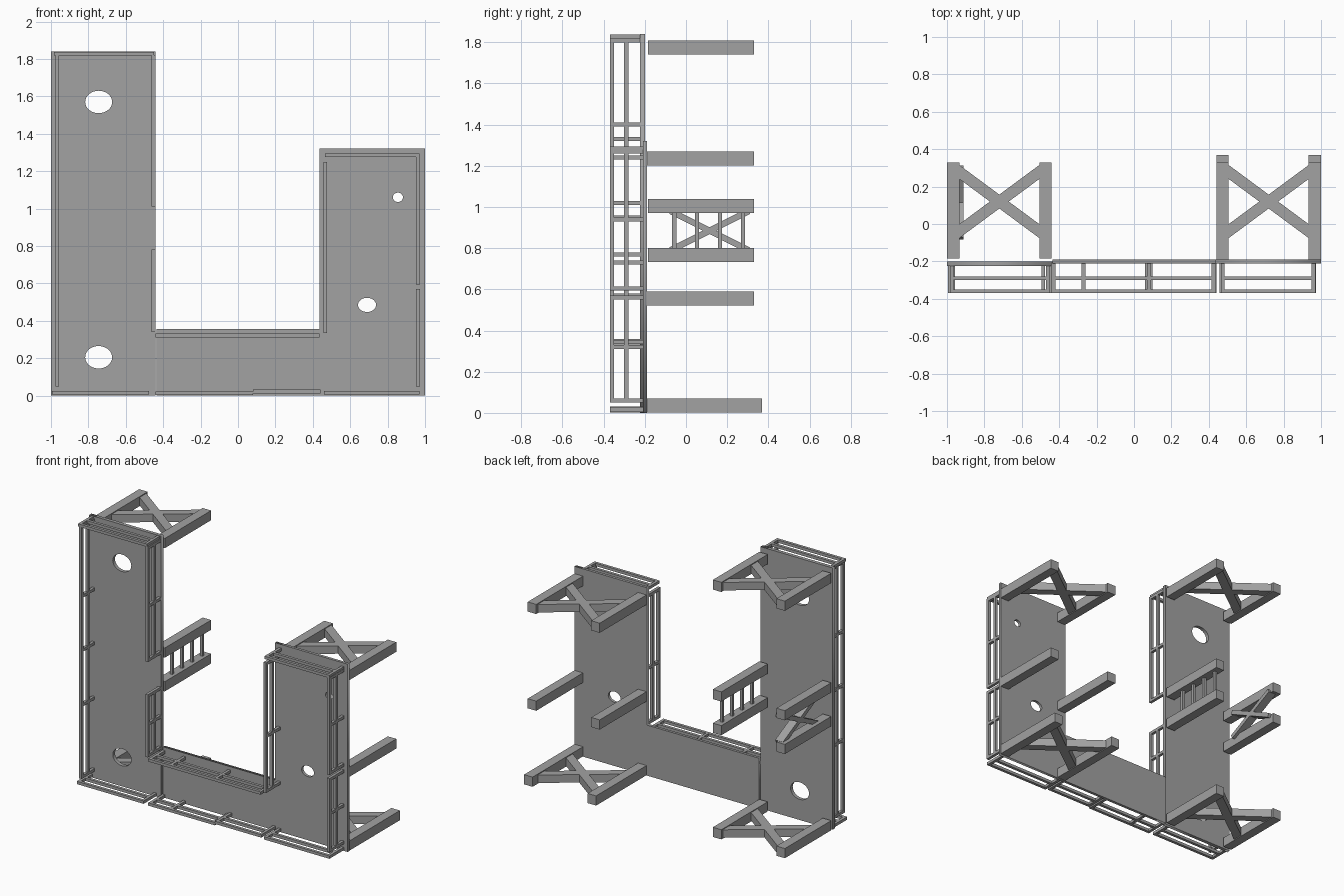
import bpy, bmesh, math
from mathutils import Matrix, Vector

cube = bpy.data.objects.get("Cube")
if cube:
    bpy.data.objects.remove(cube, do_unlink=True)

steel = bpy.data.materials.new("grey steel")
steel.use_nodes = True
GREY = (0.36, 0.36, 0.36, 1)
steel.diffuse_color = GREY
steel.node_tree.nodes["Principled BSDF"].inputs["Base Color"].default_value = GREY


def add_box(bm, lo, hi):
    """Axis-aligned box between two corners."""
    lo, hi = Vector(lo), Vector(hi)
    m = Matrix.Translation((lo + hi) / 2) @ Matrix.Diagonal((hi - lo).to_4d())
    m[3][3] = 1
    bmesh.ops.create_cube(bm, size=1, matrix=m)


def add_bar(bm, a, b, width, depth, side):
    """Bar from a to b; depth is measured along the side axis."""
    a, b, s = Vector(a), Vector(b), Vector(side)
    d = (b - a).normalized()
    w = s.cross(d)
    m = Matrix((w * width, s * depth, d * (b - a).length)).transposed().to_4x4()
    bmesh.ops.create_cube(bm, size=1, matrix=Matrix.Translation((a + b) / 2) @ m)


def finish(bm, name):
    mesh = bpy.data.meshes.new(name)
    bmesh.ops.recalc_face_normals(bm, faces=bm.faces)
    bm.to_mesh(mesh)
    bm.free()
    mesh.materials.append(steel)
    ob = bpy.data.objects.new(name, mesh)
    bpy.context.collection.objects.link(ob)


def plate(name, outline, holes, y, thick):
    """Upright plate with oval holes, from a filled flat curve."""
    cu = bpy.data.curves.new(name, 'CURVE')
    cu.dimensions, cu.fill_mode, cu.extrude = '2D', 'BOTH', thick / 2
    loops = [outline]
    for cx, cz, rx, rz in holes:
        angles = [math.tau * i / 32 for i in range(32)]
        loops.append([(cx + rx * math.cos(t), cz + rz * math.sin(t)) for t in angles])
    for pts in loops:
        sp = cu.splines.new('POLY')
        sp.points.add(len(pts) - 1)
        for p, (x, z) in zip(sp.points, pts):
            p.co = (x, z, 0, 1)
        sp.use_cyclic_u = True
    tmp = bpy.data.objects.new(name + "_outline", cu)
    bpy.context.collection.objects.link(tmp)
    bpy.context.view_layer.update()
    bm = bmesh.new()
    bm.from_mesh(tmp.to_mesh())
    tmp.to_mesh_clear()
    bpy.data.objects.remove(tmp, do_unlink=True)
    bmesh.ops.remove_doubles(bm, verts=bm.verts, dist=0.0001)
    bm.transform(Matrix.Translation((0, y, 0)) @ Matrix.Rotation(math.pi / 2, 4, 'X'))
    finish(bm, name)


# Deck plates
plate("tall_deck", [(-1, 0), (-.44, 0), (-.44, 1.84), (-1, 1.84)],
      [(-.745, 1.57, .072, .06), (-.745, .205, .072, .06)], -.212, .025)
plate("stepped_deck", [(-.436, 0), (1, 0), (1, 1.32), (.435, 1.32), (.435, .355), (-.436, .355)],
      [(.69, .485, .048, .038), (.855, 1.06, .027, .025)], -.2, .02)

# Guard rails: two long bars plus posts standing out from the deck
R = .01


def railing(name, axis, fixed, posts):
    bm = bmesh.new()
    start, end = posts[0], posts[-1]

    def span(lo, hi, y0, y1):
        if axis == 'Z':
            add_box(bm, (fixed - R, y0, lo), (fixed + R, y1, hi))
        else:
            add_box(bm, (lo, y0, fixed - R), (hi, y1, fixed + R))
    for y in (-.36, -.29):
        span(start - R, end + R, y - R, y + R)
    for p in posts:
        span(p - R, p + R, -.37, -.2)
    finish(bm, name)


railing("tall_outer_rail", 'Z', -.967, (.06, .565, .95, 1.33, 1.815))
railing("tall_inner_upper_rail", 'Z', -.452, (1.02, 1.4, 1.81))
railing("tall_inner_lower_rail", 'Z', -.452, (.35, .57, .77))
railing("tall_top_rail", 'X', 1.828, (-.975, -.46))
railing("tall_bottom_rail", 'X', .015, (-.985, -.485))
railing("bridge_top_rail", 'X', .322, (-.43, -.27, .08, .425))
railing("bridge_bottom_left_rail", 'X', .012, (-.43, -.27, .07))
railing("bridge_bottom_right_rail", 'X', .022, (.09, .43))
railing("short_inner_rail", 'Z', .467, (.345, .73, 1.24))
railing("short_top_rail", 'X', 1.285, (.475, .96))
railing("short_bottom_rail", 'X', .015, (.47, .96))
railing("short_outer_lower_rail", 'Z', .962, (.06, .32, .56))
railing("short_outer_upper_rail", 'Z', .962, (.605, .94, 1.27))


# Support beams behind the decks, in pairs, some with flat cross braces
def beam_pair(name, cx, z, y0, y1, braced):
    bm = bmesh.new()
    for s in (-1, 1):
        x = cx + s * .247
        add_box(bm, (x - .033, y0, z - .034), (x + .033, y1, z + .034))
        if braced:
            add_bar(bm, (cx - s * .23, -.05, z), (cx + s * .23, .29, z), .06, .056, (0, 0, 1))
    finish(bm, name)


for label, z, braced in (("top", 1.775, True), ("upper_middle", 1.005, False),
                         ("lower_middle", .768, False), ("bottom", .036, True)):
    beam_pair("tall_" + label + "_beams", -.72, z, -.185, .33, braced)
for label, z, end, braced in (("top", 1.235, .33, True), ("middle", .555, .33, False),
                              ("bottom", .036, .37, True)):
    beam_pair("short_" + label + "_beams", .72, z, -.19, end, braced)

# Ladder-like posts between the inner middle beams
bm = bmesh.new()
for i in range(4):
    y = -.057 + i * .111
    add_box(bm, (-.483, y - R, .79), (-.463, y + R, .98))
finish(bm, "middle_posts")

# Cross brace between the outer middle beams
bm = bmesh.new()
for s in (-1, 1):
    add_bar(bm, (-.942, .115 - s * .19, .79), (-.942, .115 + s * .19, .98), .03, .06, (1, 0, 0))
finish(bm, "middle_cross_brace")
